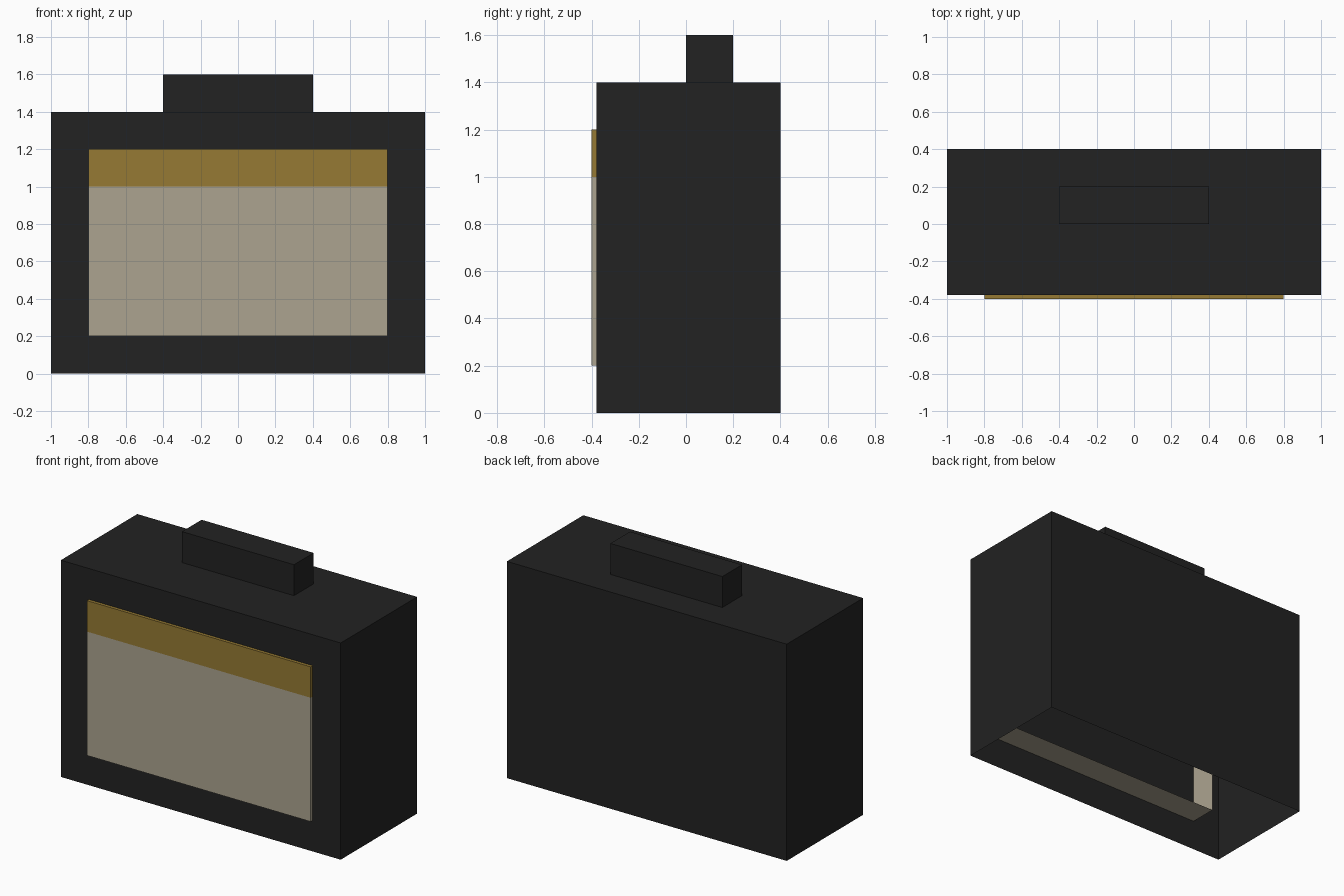
import bpy, bmesh

if "Cube" in bpy.data.objects:
    bpy.data.objects.remove(bpy.data.objects["Cube"])


def material(name, rgb):
    m = bpy.data.materials.new(name)
    m.diffuse_color = (*rgb, 1.0)
    m.use_nodes = True
    m.node_tree.nodes["Principled BSDF"].inputs["Base Color"].default_value = m.diffuse_color
    return m


dark = material("charcoal", (0.016, 0.016, 0.016))
gold = material("dark gold", (0.305, 0.195, 0.034))
beige = material("beige", (0.413, 0.371, 0.279))


def open_box(name, lo, hi, mat, open_dirs):
    """Box from corner lo to corner hi, without the faces whose normals are in open_dirs."""
    bm = bmesh.new()
    bmesh.ops.create_cube(bm, size=1.0)
    bm.normal_update()
    gone = [f for f in bm.faces
            if tuple(round(c) for c in f.normal) in open_dirs]
    bmesh.ops.delete(bm, geom=gone, context='FACES')
    for v in bm.verts:
        v.co = [l + (c + 0.5) * (h - l) for l, h, c in zip(lo, hi, v.co)]
    mesh = bpy.data.meshes.new(name)
    bm.to_mesh(mesh)
    bm.free()
    mesh.materials.append(mat)
    obj = bpy.data.objects.new(name, mesh)
    bpy.context.collection.objects.link(obj)
    return obj


UP, DOWN, BACK = (0, 0, 1), (0, 0, -1), (0, 1, 0)

# Main shell, open underneath
open_box("body", (-1, -0.38, 0), (1, 0.4, 1.4), dark, [DOWN])

# Handle block on top
open_box("handle", (-0.4, 0, 1.4), (0.4, 0.2, 1.6), dark, [DOWN])

# Front panel: open-backed shell set through the front wall, gold band above
open_box("front_panel", (-0.8, -0.4, 0.2), (0.8, -0.2, 1.0), beige, [BACK, UP])
open_box("front_band", (-0.8, -0.4, 1.0), (0.8, -0.2, 1.2), gold, [BACK, DOWN])
